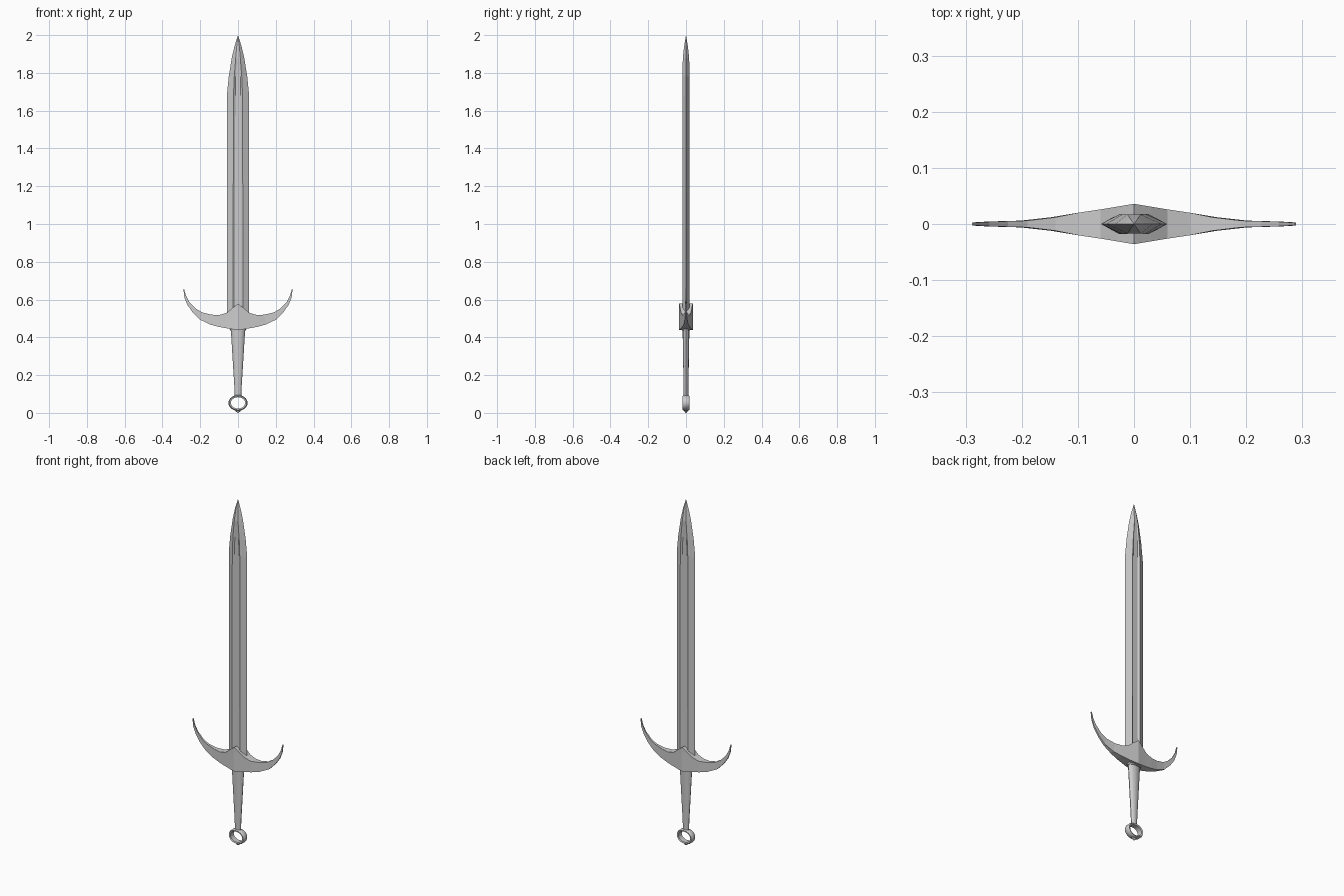
import bpy
import math

if "Cube" in bpy.data.objects:
    bpy.data.objects.remove(bpy.data.objects["Cube"])


def loft(name, rings, closed=False, smooth=False):
    """Skin a list of equal-length cross-sections; cap the ends unless closed."""
    n, m = len(rings[0]), len(rings)
    verts = [p for ring in rings for p in ring]
    faces = []
    for i in range(m if closed else m - 1):
        a, b = i * n, ((i + 1) % m) * n
        for j in range(n):
            k = (j + 1) % n
            faces.append((a + j, a + k, b + k, b + j))
    if not closed:
        faces += [tuple(reversed(range(n))), tuple(range((m - 1) * n, m * n))]
    mesh = bpy.data.meshes.new(name)
    mesh.from_pydata(verts, [], faces)
    obj = bpy.data.objects.new(name, mesh)
    bpy.context.collection.objects.link(obj)
    bpy.context.view_layer.objects.active = obj
    obj.select_set(True)
    bpy.ops.object.mode_set(mode='EDIT')
    bpy.ops.mesh.select_all(action='SELECT')
    bpy.ops.mesh.remove_doubles(threshold=0.00005)
    bpy.ops.mesh.normals_make_consistent(inside=False)
    bpy.ops.object.mode_set(mode='OBJECT')
    if smooth:
        bpy.ops.object.shade_smooth_by_angle(angle=math.radians(40))
    obj.select_set(False)
    return obj


def oval(rx, ry, z, sides=12):
    steps = [2 * math.pi * i / sides for i in range(sides)]
    return [(rx * math.cos(a), ry * math.sin(a), z) for a in steps]


def blade_section(z, w, r, t, f):
    # edge, ridge, fuller floor, ridge, then the same on the back
    return [(w, 0, z), (r, t, z), (r * 0.6, f, z), (-r * 0.6, f, z), (-r, t, z),
            (-w, 0, z), (-r, -t, z), (-r * 0.6, -f, z), (r * 0.6, -f, z), (r, -t, z)]


# Blade: z, half width, ridge offset, half thickness, fuller half thickness
loft("blade", [blade_section(*s) for s in (
    (0.46, 0.059, 0.027, 0.018, 0.011),
    (1.68, 0.059, 0.024, 0.018, 0.011),
    (1.78, 0.049, 0.020, 0.018, 0.012),
    (1.88, 0.033, 0.012, 0.017, 0.017),
    (1.94, 0.019, 0.007, 0.010, 0.010),
    (2.00, 0.0, 0.0, 0.0, 0.0))])

# Crossguard: half section stations (top x, top z, bottom x, bottom z, half depth)
half = [(0.03, 0.555, 0.03, 0.443, 0.031), (0.06, 0.53, 0.06, 0.448, 0.026),
        (0.10, 0.518, 0.10, 0.455, 0.020), (0.14, 0.52, 0.148, 0.468, 0.012),
        (0.19, 0.532, 0.202, 0.494, 0.006), (0.225, 0.553, 0.240, 0.532, 0.005),
        (0.258, 0.588, 0.268, 0.572, 0.004), (0.276, 0.622, 0.284, 0.612, 0.003),
        (0.286, 0.658, 0.289, 0.655, 0.003)]
stations = [(-a, b, -c, d, e) for a, b, c, d, e in reversed(half)]
stations += [(0, 0.578, 0, 0.440, 0.036)] + half
loft("crossguard", [[(tx, -d, tz), (tx, d, tz), (bx, d, bz), (bx, -d, bz)]
                    for tx, tz, bx, bz, d in stations])

# Collar and tapered grip
loft("collar", [oval(0.043, 0.022, 0.436), oval(0.046, 0.024, 0.455)])
loft("grip", [oval(0.017, 0.012, 0.085), oval(0.020, 0.013, 0.15),
              oval(0.038, 0.018, 0.44)], smooth=True)

# Ring pommel: flat band swept round an ellipse
band = []
for i in range(20):
    a = 2 * math.pi * i / 20
    c, s = math.cos(a), math.sin(a)
    band.append([(x * c, y, 0.053 + z * s) for x, z, y in (
        (0.046, 0.037, -0.018), (0.051, 0.042, -0.010), (0.051, 0.042, 0.010),
        (0.046, 0.037, 0.018), (0.038, 0.030, 0.015), (0.038, 0.030, -0.015))])
loft("pommel_ring", band, closed=True, smooth=True)

# Small point under the ring
loft("pommel_tip", [oval(0.018, 0.010, 0.016, 8), oval(0.010, 0.007, 0.006, 8),
                    oval(0.002, 0.002, 0.0, 8)])
